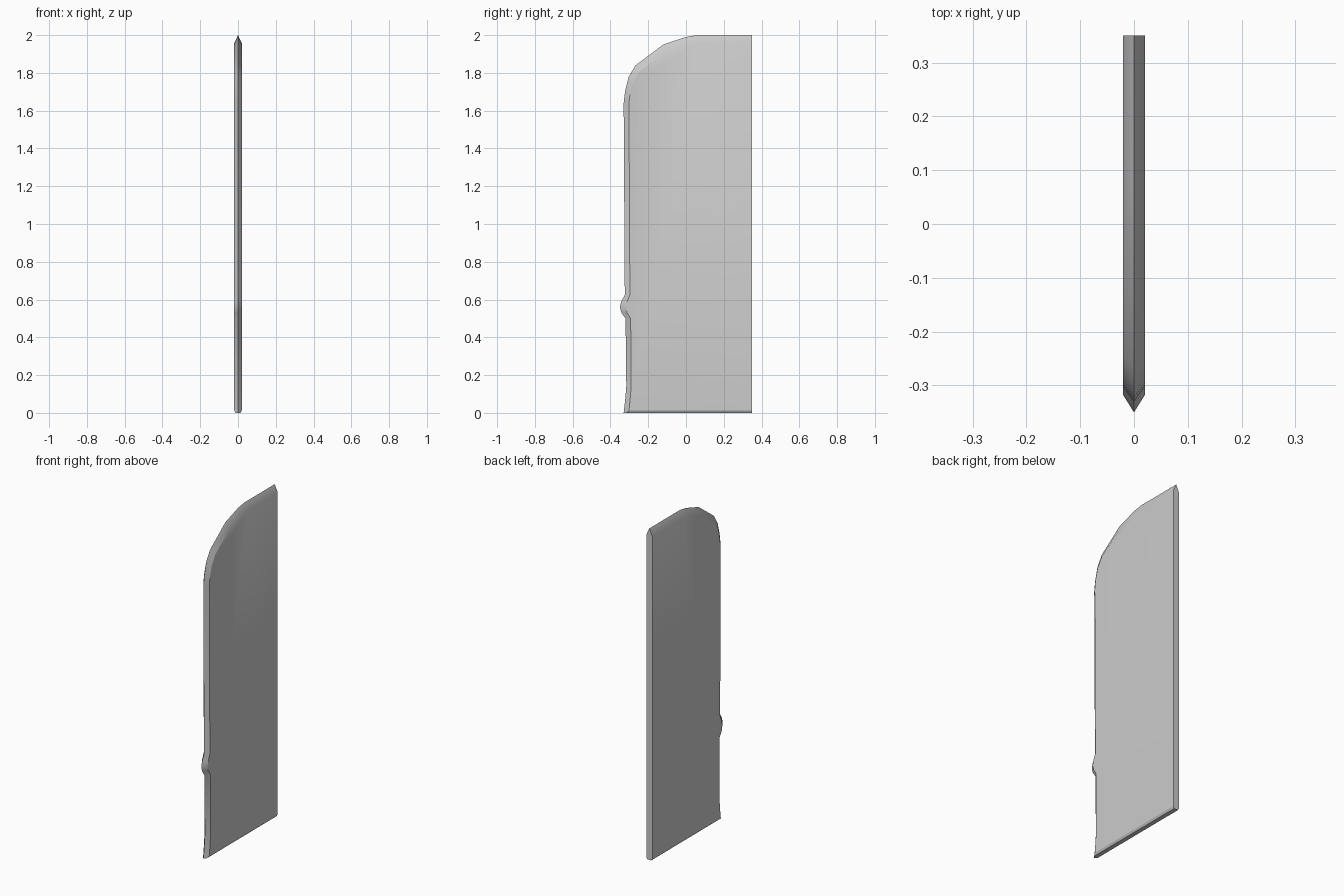
import bpy, bmesh

if "Cube" in bpy.data.objects:
    bpy.data.objects.remove(bpy.data.objects["Cube"])

# Side outline as (y, z) pairs: sharp ridge on the centre plane, and the inset edge of the flat side
RIDGE = [(-.33, 0), (-.321, .08), (-.316, .14), (-.32, .5), (-.342, .53), (-.35, .56),
         (-.343, .59), (-.324, .625), (-.33, 1.64), (-.323, 1.70), (-.303, 1.78),
         (-.267, 1.84), (-.12, 1.95), (0, 1.99), (.06, 2.0), (.35, 2.0)]
EDGE = [(-.302, .012), (-.295, .08), (-.29, .14), (-.293, .5), (-.312, .53), (-.318, .56),
        (-.312, .59), (-.297, .625), (-.302, 1.64), (-.296, 1.69), (-.278, 1.755),
        (-.245, 1.808), (-.105, 1.91), (.006, 1.948), (.063, 1.957), (.35, 1.957)]
HALF = .02    # half thickness
FOOT = .013   # half width of the narrowed bottom
BACK = .35

bm = bmesh.new()
ridge = [bm.verts.new((0, y, z)) for y, z in RIDGE]
edge = [bm.verts.new((HALF, y, z)) for y, z in EDGE]
heel = bm.verts.new((HALF, BACK, .012))
foot_front = bm.verts.new((FOOT, -.315, 0))
foot_back = bm.verts.new((FOOT, BACK, 0))
foot_mid = bm.verts.new((0, BACK, 0))

# Flat side, then the bevel strip running from it to the ridge
bm.faces.new(edge + [heel])
for i in range(len(ridge) - 1):
    bm.faces.new((ridge[i], ridge[i + 1], edge[i + 1], edge[i]))
# Back, bottom bevel, bottom and front corner
bm.faces.new((ridge[-1], foot_mid, foot_back, heel, edge[-1]))
bm.faces.new((edge[0], heel, foot_back, foot_front))
bm.faces.new((ridge[0], foot_front, foot_back, foot_mid))
bm.faces.new((ridge[0], edge[0], foot_front))

# Mirror to the other side and weld the centre
other = bmesh.ops.duplicate(bm, geom=bm.verts[:] + bm.edges[:] + bm.faces[:])["geom"]
for v in other:
    if isinstance(v, bmesh.types.BMVert):
        v.co.x *= -1
bmesh.ops.remove_doubles(bm, verts=bm.verts[:], dist=1e-4)
bmesh.ops.recalc_face_normals(bm, faces=bm.faces[:])

mesh = bpy.data.meshes.new("bevelled_panel")
bm.to_mesh(mesh)
bm.free()
panel = bpy.data.objects.new("bevelled_panel", mesh)
bpy.context.collection.objects.link(panel)

# Smooth along the bevel while keeping the edges crisp
bpy.context.view_layer.objects.active = panel
panel.select_set(True)
bpy.ops.object.shade_smooth_by_angle(angle=.45)
